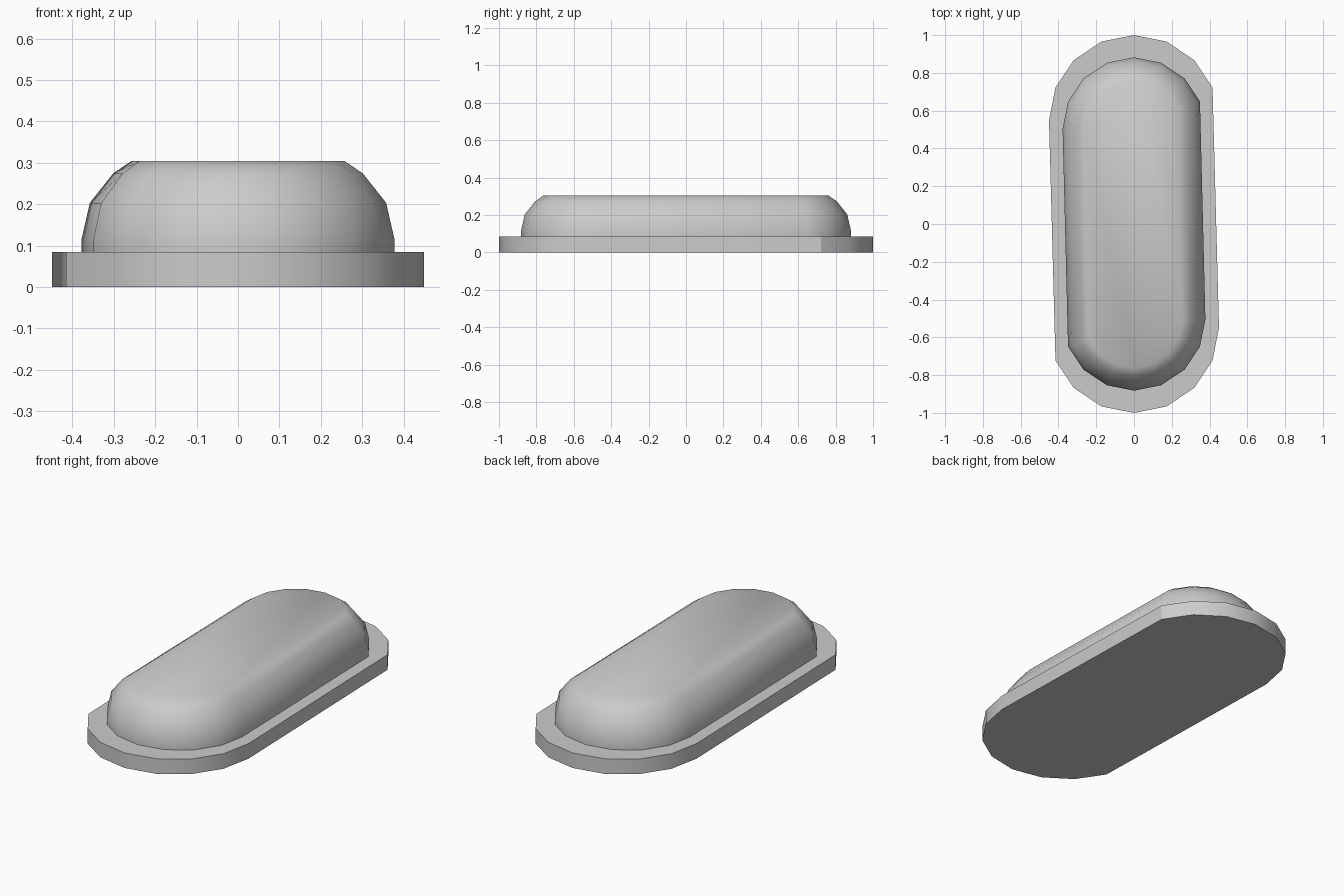
import bpy, bmesh, math

if "Cube" in bpy.data.objects:
    bpy.data.objects.remove(bpy.data.objects["Cube"])


def outline(radius, centre_y):
    # Stadium of 16 points; each half starts one step late, giving the slight skew
    pts = []
    for half, cy in ((0, centre_y), (math.pi, -centre_y)):
        for i in range(1, 9):
            a = half + i * math.pi / 8
            pts.append((radius * math.cos(a), cy + radius * math.sin(a)))
    return pts


def loft(name, profile, centre_y, angle):
    # Stack outlines of (radius, z) and cap both ends
    bm = bmesh.new()
    rings = [[bm.verts.new((x, y, z)) for x, y in outline(r, centre_y)]
             for r, z in profile]
    n = len(rings[0])
    for low, high in zip(rings, rings[1:]):
        for i in range(n):
            j = (i + 1) % n
            bm.faces.new((low[i], low[j], high[j], high[i]))
    bm.faces.new(rings[0][::-1])
    bm.faces.new(rings[-1])
    mesh = bpy.data.meshes.new(name)
    bm.to_mesh(mesh)
    bm.free()
    obj = bpy.data.objects.new(name, mesh)
    bpy.context.collection.objects.link(obj)
    bpy.ops.object.select_all(action='DESELECT')
    obj.select_set(True)
    bpy.context.view_layer.objects.active = obj
    bpy.ops.object.shade_smooth_by_angle(angle=math.radians(angle))
    return obj


# Flat rim plate
loft("base_plate", [(0.45, 0), (0.45, 0.084)], 0.55, 30)

# Rounded lens sitting on the plate
loft("dome", [(0.378, 0.084), (0.378, 0.116), (0.358, 0.203),
              (0.302, 0.274), (0.258, 0.304)], 0.504, 40)
